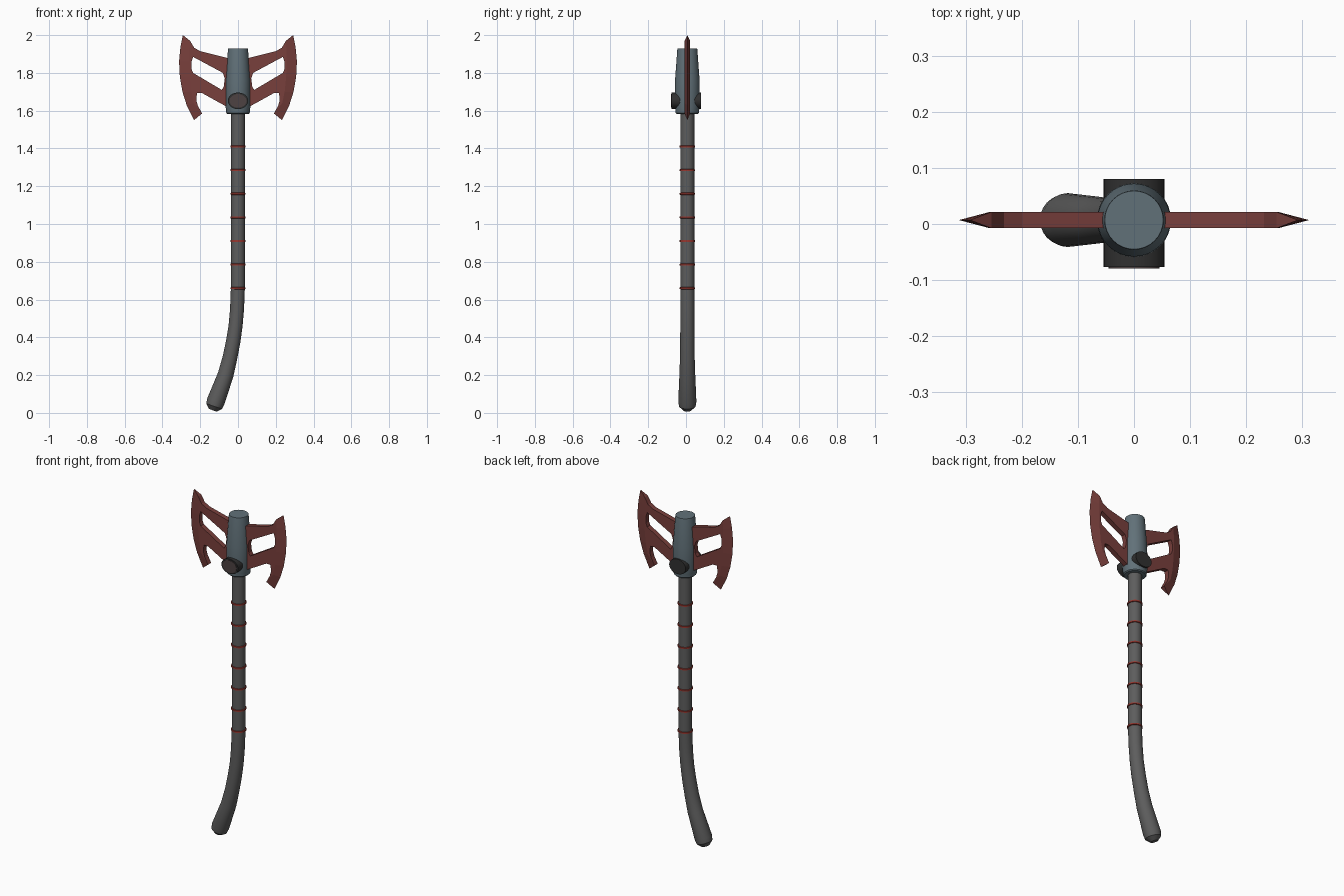
import bpy, bmesh, math
from mathutils import Vector

if "Cube" in bpy.data.objects:
    bpy.data.objects.remove(bpy.data.objects["Cube"])

CY = 0.007  # depth of the axe's mid plane


def material(name, rgb):
    m = bpy.data.materials.new(name)
    m.diffuse_color = (*rgb, 1)
    m.use_nodes = True
    m.node_tree.nodes["Principled BSDF"].inputs["Base Color"].default_value = m.diffuse_color
    return m


RED = material("blade_red", (0.19, 0.05, 0.045))
STEEL = material("head_steel", (0.12, 0.165, 0.19))
GRIP = material("grip_grey", (0.11, 0.11, 0.11))
DARK = material("bolt_dark", (0.03, 0.03, 0.03))
BROWN = material("bolt_face", (0.075, 0.055, 0.055))
BAND = material("band_red", (0.32, 0.04, 0.03))


def finish(name, bm, mat, angle=None):
    bmesh.ops.recalc_face_normals(bm, faces=bm.faces[:])
    me = bpy.data.meshes.new(name)
    bm.to_mesh(me)
    bm.free()
    ob = bpy.data.objects.new(name, me)
    bpy.context.collection.objects.link(ob)
    me.materials.append(mat)
    if angle:
        bpy.ops.object.select_all(action='DESELECT')
        ob.select_set(True)
        bpy.context.view_layer.objects.active = ob
        bpy.ops.object.shade_smooth_by_angle(angle=math.radians(angle))
    return ob


def tube(name, path, mat, sides=24, angle=35):
    """Capped tube through (x, z, radius) rings lying in the mid plane."""
    bm = bmesh.new()
    rings = []
    for i, (x, z, r) in enumerate(path):
        a, b = path[max(i - 1, 0)], path[min(i + 1, len(path) - 1)]
        t = Vector((b[0] - a[0], 0, b[1] - a[1])).normalized()
        u, v = Vector((t.z, 0, -t.x)), Vector((0, 1, 0))
        ring = []
        for k in range(sides):
            p = 2 * math.pi * k / sides
            ring.append(bm.verts.new(Vector((x, CY, z)) + r * (u * math.cos(p) + v * math.sin(p))))
        rings.append(ring)
    for a, b in zip(rings, rings[1:]):
        for k in range(sides):
            j = (k + 1) % sides
            bm.faces.new((a[k], a[j], b[j], b[k]))
    bm.faces.new(rings[0])
    bm.faces.new(rings[-1])
    return finish(name, bm, mat, angle)


# Handle with curved, swollen end
tube("handle", [(0, 1.62, .037), (0, .68, .037), (-.005, .55, .037), (-.013, .46, .037),
                (-.025, .38, .038), (-.043, .29, .039), (-.066, .2, .042),
                (-.118, .06, .048), (-.126, .035, .044), (-.134, .014, .021)], GRIP)

# Grip bands
for i in range(7):
    z = .66 + i * .125
    tube(f"grip_band_{i + 1}", [(0, z - .006, .036), (0, z - .004, .041),
                                (0, z + .004, .041), (0, z + .006, .036)], BAND)

# Tapered head socket with a small collar
tube("head", [(0, 1.583, .057), (0, 1.588, .062), (0, 1.605, .063), (0, 1.62, .066),
              (0, 1.76, .065), (0, 1.925, .053), (0, 1.93, .052)], STEEL, 32)


# Oval cross bolt through the head, and its front face
def oval(name, y0, y1, rx, rz, mat):
    bm = bmesh.new()
    bmesh.ops.create_cone(bm, cap_ends=True, segments=24, radius1=1, radius2=1, depth=1)
    for v in bm.verts:
        x, y, z = v.co
        v.co = (x * rx, (y0 + y1) / 2 + z * (y1 - y0), 1.652 + y * rz)
    return finish(name, bm, mat, 35)


oval("cross_bolt", -.077, .08, .054, .044, DARK)
oval("bolt_face", -.079, -.07, .045, .036, BROWN)

# Blade profile (x, z): sharp rim, bevel line, rest of the outline, window
RIM = [(.292, 2.0), (.305, 1.935), (.312, 1.86), (.308, 1.78), (.294, 1.70), (.272, 1.63), (.233, 1.55)]
BEVEL = [(.254, 1.97), (.256, 1.92), (.257, 1.86), (.255, 1.78), (.247, 1.70), (.234, 1.64), (.19, 1.585)]
INNER = [(.212, 1.625), (.221, 1.655), (.217, 1.693), (.19, 1.693), (.04, 1.61),
         (.04, 1.875), (.2, 1.915), (.232, 1.933)]
WINDOW = [(.238, 1.885), (.246, 1.86), (.246, 1.82), (.238, 1.80), (.086, 1.71),
          (.076, 1.725), (.07, 1.77), (.08, 1.80)]


def blade(name, s):
    bm = bmesh.new()
    h = .0145
    outer = BEVEL + INNER
    loops = []
    for y in (CY - h, CY + h):
        pair, edges = [], []
        for pts in (outer, WINDOW):
            vs = [bm.verts.new((s * x, y, z)) for x, z in pts]
            edges += [bm.edges.new((vs[i - 1], vs[i])) for i in range(len(vs))]
            pair.append(vs)
        bmesh.ops.triangle_fill(bm, edges=edges, use_beauty=True, normal=(0, -1, 0))
        loops.append(pair)
    nb = len(BEVEL)
    rim = [bm.verts.new((s * x, CY, z)) for x, z in RIM]
    # side walls, skipping the sharpened stretch
    for k in (0, 1):
        f, b = loops[0][k], loops[1][k]
        for i in range(len(f)):
            if k == 0 and i < nb - 1:
                continue
            j = (i + 1) % len(f)
            bm.faces.new((f[i], f[j], b[j], b[i]))
    # sharpened edge
    f, b = loops[0][0], loops[1][0]
    for side in (f, b):
        for i in range(nb - 1):
            bm.faces.new((side[i], side[i + 1], rim[i + 1], rim[i]))
    for i in (0, nb - 1):
        bm.faces.new((f[i], b[i], rim[i]))
    return finish(name, bm, RED)


blade("blade_right", 1)
blade("blade_left", -1)
